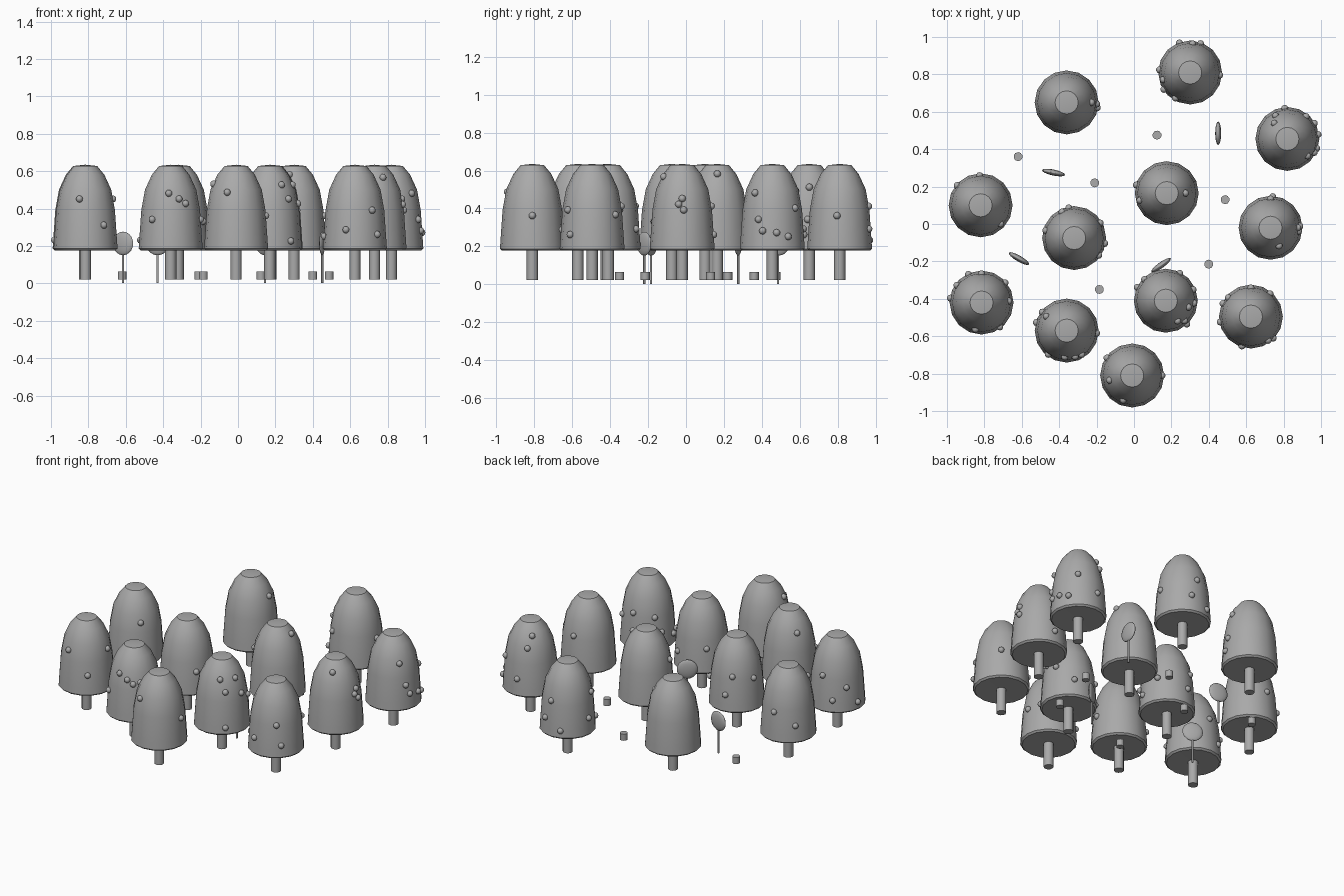
import bpy
import math
from mathutils import Vector

cube = bpy.data.objects.get("Cube")
if cube:
    bpy.data.objects.remove(cube, do_unlink=True)

# One plain colour for everything
grey = bpy.data.materials.new("plain grey")
grey.use_nodes = True
colour = (0.4, 0.4, 0.4, 1)
grey.diffuse_color = colour
grey.node_tree.nodes["Principled BSDF"].inputs["Base Color"].default_value = colour


def finish(name, smooth=40):
    """Name the active object, colour it and shade it."""
    obj = bpy.context.object
    obj.name = name
    obj.data.materials.clear()
    obj.data.materials.append(grey)
    bpy.ops.object.shade_smooth_by_angle(angle=math.radians(smooth))
    return obj


def cylinder(name, x, y, bottom, top, radius, sides):
    bpy.ops.mesh.primitive_cylinder_add(
        vertices=sides, radius=radius, depth=top - bottom,
        location=(x, y, (bottom + top) / 2))
    return finish(name, 50)


# Crown outline as (radius, height), from the underside to the tip
PROFILE = [(0, .19), (.16, .185), (.171, .195), (.168, .24), (.157, .4),
           (.137, .51), (.1, .59), (.062, .636), (0, .643)]
SIDES = 16


def make_crown_mesh():
    verts, faces = [], []
    for radius, z in PROFILE[1:-1]:
        for i in range(SIDES):
            a = math.tau * i / SIDES
            verts.append((radius * math.cos(a), radius * math.sin(a), z))
    rings = len(PROFILE) - 2
    for r in range(rings - 1):
        for i in range(SIDES):
            j = (i + 1) % SIDES
            low, high = r * SIDES, (r + 1) * SIDES
            faces.append((low + i, low + j, high + j, high + i))
    # Close the underside and the tip with fans
    base, tip = len(verts), len(verts) + 1
    verts += [(0, 0, PROFILE[0][1]), (0, 0, PROFILE[-1][1])]
    last = (rings - 1) * SIDES
    for i in range(SIDES):
        j = (i + 1) % SIDES
        faces.append((base, j, i))
        faces.append((tip, last + i, last + j))
    mesh = bpy.data.meshes.new("crown")
    mesh.from_pydata(verts, [], faces)
    return mesh


def crown_radius(z):
    """Radius of the crown at a given height."""
    for (r0, z0), (r1, z1) in zip(PROFILE[2:], PROFILE[3:]):
        if z0 <= z <= z1:
            return r0 + (r1 - r0) * (z - z0) / (z1 - z0)
    return PROFILE[2][0]


def bump(x, y, degrees, z):
    a = math.radians(degrees)
    r = crown_radius(z)
    bpy.ops.mesh.primitive_uv_sphere_add(
        segments=10, ring_count=6, radius=.019,
        location=(x + r * math.cos(a), y + r * math.sin(a), z))
    finish("crown_bump", 60)


def tree(x, y, bumps):
    cylinder("trunk", x, y, .03, .2, .03, 12)
    obj = bpy.data.objects.new("crown", make_crown_mesh())
    bpy.context.collection.objects.link(obj)
    bpy.ops.object.select_all(action="DESELECT")
    obj.select_set(True)
    bpy.context.view_layer.objects.active = obj
    obj.location = (x, y, 0)
    finish("crown")
    for degrees, z in bumps:
        bump(x, y, degrees, z)


# Trees: position, then bumps as (direction, height)
tree(-.36, .65, [(0, .52), (-3, .35), (-10, .27)])
tree(.3, .81, [(110, .24), (85, .42), (70, .3), (-5, .37), (175, .3),
               (195, .45), (213, .27), (240, .4)])
tree(.82, .455, [(130, .57), (117, .5), (95, .3), (50, .41), (30, .26),
                 (8, .28), (-27, .35), (-40, .49), (-18, .29)])
tree(.175, .165, [(0, .59), (195, .45), (165, .24)])
tree(-.82, .1, [(-43, .46), (140, .3), (92, .38)])
tree(-.32, -.075, [(100, .3), (115, .42), (30, .35), (-10, .27),
                   (165, .4), (-35, .34)])
tree(.73, -.02, [(90, .42), (86, .27), (-7, .43), (0, .46), (3, .4),
                 (-65, .575)])
tree(-.815, -.42, [(172, .24), (145, .35), (115, .27), (90, .42),
                   (40, .3), (-53, .32), (-103, .46), (3, .46)])
tree(-.36, -.57, [(145, .52), (143, .3), (165, .24), (-5, .35),
                  (232, .35), (266, .49), (-72, .46), (-58, .435)])
tree(.17, -.41, [(-5, .435), (22, .4), (63, .3), (135, .35), (155, .24),
                 (-47, .46), (-60, .535), (-16, .535), (-48, .235)])
tree(.625, -.495, [(90, .42), (50, .375), (-54, .4), (-44, .27),
                   (253, .295), (140, .4), (155, .3), (190, .26)])
tree(-.01, -.81, [(192, .54), (145, .3), (0, .37), (250, .495)])

# Lollipops: squashed round candy on a thin stick, with facing direction
for x, y, turn in [(.45, .485, 90), (-.43, .275, -12),
                   (-.615, -.185, -30), (.145, -.22, 35)]:
    cylinder("lollipop_stick", x, y, .01, .2, .006, 8)
    bpy.ops.mesh.primitive_uv_sphere_add(
        segments=16, ring_count=10, radius=1, location=(x, y, .222),
        rotation=(0, 0, math.radians(turn)))
    bpy.context.object.scale = (.063, .016, .063)
    bpy.ops.object.transform_apply(location=False, rotation=False, scale=True)
    finish("lollipop_candy", 60)

# Short round sweets lying on the ground
for x, y in [(.123, .475), (-.62, .36), (-.21, .22),
             (.487, .13), (.4, -.215), (-.185, -.35)]:
    cylinder("ground_sweet", x, y, .03, .073, .024, 10)

# Settle the whole group so its lowest point rests on the ground
bpy.context.view_layer.update()
meshes = [o for o in bpy.context.scene.objects if o.type == "MESH"]
lowest = min((o.matrix_world @ Vector(c)).z for o in meshes for c in o.bound_box)
for o in meshes:
    o.location.z -= lowest - .002
